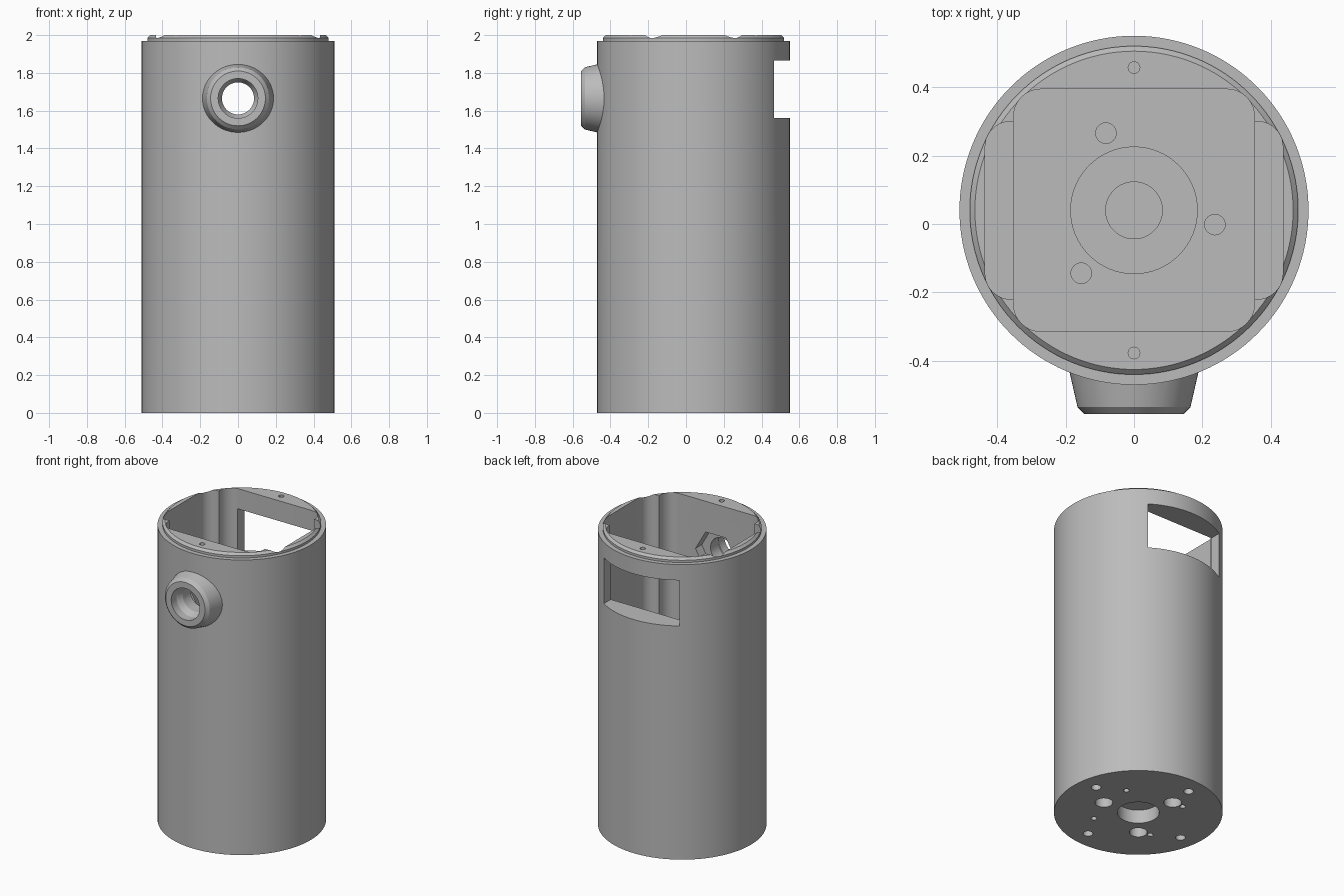
import bpy, bmesh, math
from mathutils import Matrix, Vector

if "Cube" in bpy.data.objects:
    bpy.data.objects.remove(bpy.data.objects["Cube"])

AXIS = Vector((0, 0.04, 0))       # housing centre line
PORT = Vector((0, 0, 1.665))      # cable port centre line
TO_FRONT = Matrix.Rotation(math.radians(90), 4, 'X')   # local +z -> front

grey = bpy.data.materials.new("plain_grey")
grey.use_nodes = True
grey.diffuse_color = (0.5, 0.5, 0.5, 1)
grey.node_tree.nodes["Principled BSDF"].inputs["Base Color"].default_value = (0.5, 0.5, 0.5, 1)


def finish(bm, name):
    bmesh.ops.recalc_face_normals(bm, faces=bm.faces)
    mesh = bpy.data.meshes.new(name)
    bm.to_mesh(mesh)
    bm.free()
    mesh.materials.append(grey)
    obj = bpy.data.objects.new(name, mesh)
    bpy.context.collection.objects.link(obj)
    return obj


def turned(name, profile, centre, segments=48, frontward=False):
    """Closed solid of revolution from (radius, height) pairs."""
    bm = bmesh.new()
    rings = []
    for r, z in profile:
        rings.append([bm.verts.new((r * math.cos(a), r * math.sin(a), z))
                      for a in (math.tau * i / segments for i in range(segments))])
    for low, high in zip(rings, rings[1:]):
        for i in range(segments):
            j = (i + 1) % segments
            bm.faces.new((low[i], low[j], high[j], high[i]))
    bm.faces.new(rings[0][::-1])
    bm.faces.new(rings[-1])
    if frontward:
        bm.transform(TO_FRONT)
    bm.transform(Matrix.Translation(centre))
    return finish(bm, name)


def rounded_block(name, half_x, half_y, radius, bottom, top, centre=AXIS):
    """Upright block with rounded vertical corners."""
    bm = bmesh.new()
    steps = 10
    verts = []
    for k, (sx, sy) in enumerate(((1, 1), (-1, 1), (-1, -1), (1, -1))):
        for i in range(steps + 1):
            a = math.pi / 2 * (k + i / steps)
            verts.append(bm.verts.new((sx * (half_x - radius) + radius * math.cos(a),
                                       sy * (half_y - radius) + radius * math.sin(a), bottom)))
    base = bm.faces.new(verts)
    up = bmesh.ops.extrude_face_region(bm, geom=[base])["geom"]
    bmesh.ops.translate(bm, vec=(0, 0, top - bottom),
                        verts=[v for v in up if isinstance(v, bmesh.types.BMVert)])
    bm.transform(Matrix.Translation(centre))
    return finish(bm, name)


def box(name, size, centre):
    bm = bmesh.new()
    bmesh.ops.create_cube(bm, size=1, matrix=Matrix.Translation(centre) @ Matrix.Diagonal((*size, 1)))
    return finish(bm, name)


def hole(radius, bottom, top, angle=0, distance=0, segments=24):
    offset = Vector((math.cos(math.radians(angle)), math.sin(math.radians(angle)), 0)) * distance
    return turned("hole_cutter", [(radius, bottom), (radius, top)], AXIS + offset, segments)


def combine(target, tool, operation):
    mod = target.modifiers.new(operation.lower(), 'BOOLEAN')
    mod.operation = operation
    mod.solver = 'EXACT'
    mod.object = tool
    bpy.context.view_layer.objects.active = target
    bpy.ops.object.modifier_apply(modifier=mod.name)
    bpy.data.objects.remove(tool)


# Cylindrical housing with a chamfered locating lip
housing = turned("housing", [(0.51, 0), (0.51, 1.97), (0.48, 1.97), (0.48, 1.985), (0.465, 2)], AXIS, 128)

# Tapered cable port on the front
port = turned("cable_port", [(0.196, 0.4), (0.165, 0.535), (0.145, 0.555)], PORT, 64, True)
combine(housing, port, 'UNION')

FLOOR = 0.2
cutters = [
    # Main pocket and the shallower side slots
    rounded_block("pocket_cutter", 0.352, 0.354, 0.08, FLOOR, 2.1),
    rounded_block("slot_cutter", 0.435, 0.26, 0.075, 0.4, 2.2),
    # Rear window
    box("window_cutter", (0.56, 0.5, 0.305), (0, 0.58, 1.7125)),
    # Port bore, narrowing inward, with a hexagonal nut seat inside
    turned("bore_cutter", [(0.085, 0.2), (0.085, 0.46), (0.105, 0.5), (0.105, 0.6)], PORT, 48, True),
    turned("nut_cutter", [(0.15, 0.25), (0.15, 0.38)], PORT, 6, True),
    # Central recess above and bearing seat below, with a thin web between
    hole(0.185, FLOOR - 0.03, FLOOR + 0.05, segments=64),
    hole(0.083, 0.1, FLOOR + 0.02, segments=48),
    hole(0.127, -0.1, 0.09, segments=48),
]

# Three counterbored mounting holes
for angle in (-10, 110, 230):
    cutters.append(hole(0.03, 0.08, FLOOR + 0.05, angle, 0.24))
    cutters.append(hole(0.054, -0.1, 0.07, angle, 0.24))

# Screw holes under the base in two rings of four
for quarter in range(4):
    cutters.append(hole(0.03, -0.1, 0.1, 10 + 90 * quarter, 0.397, 20))
    cutters.append(hole(0.018, -0.1, 0.1, 35 + 90 * quarter, 0.278, 16))

# Lid screw holes on the top, front and back
for angle in (90, -90):
    cutters.append(hole(0.017, 1.88, 2.1, angle, 0.417, 20))

for cutter in cutters:
    combine(housing, cutter, 'DIFFERENCE')

bpy.ops.object.select_all(action='DESELECT')
housing.select_set(True)
bpy.context.view_layer.objects.active = housing
bpy.ops.object.shade_smooth_by_angle(angle=math.radians(25))
